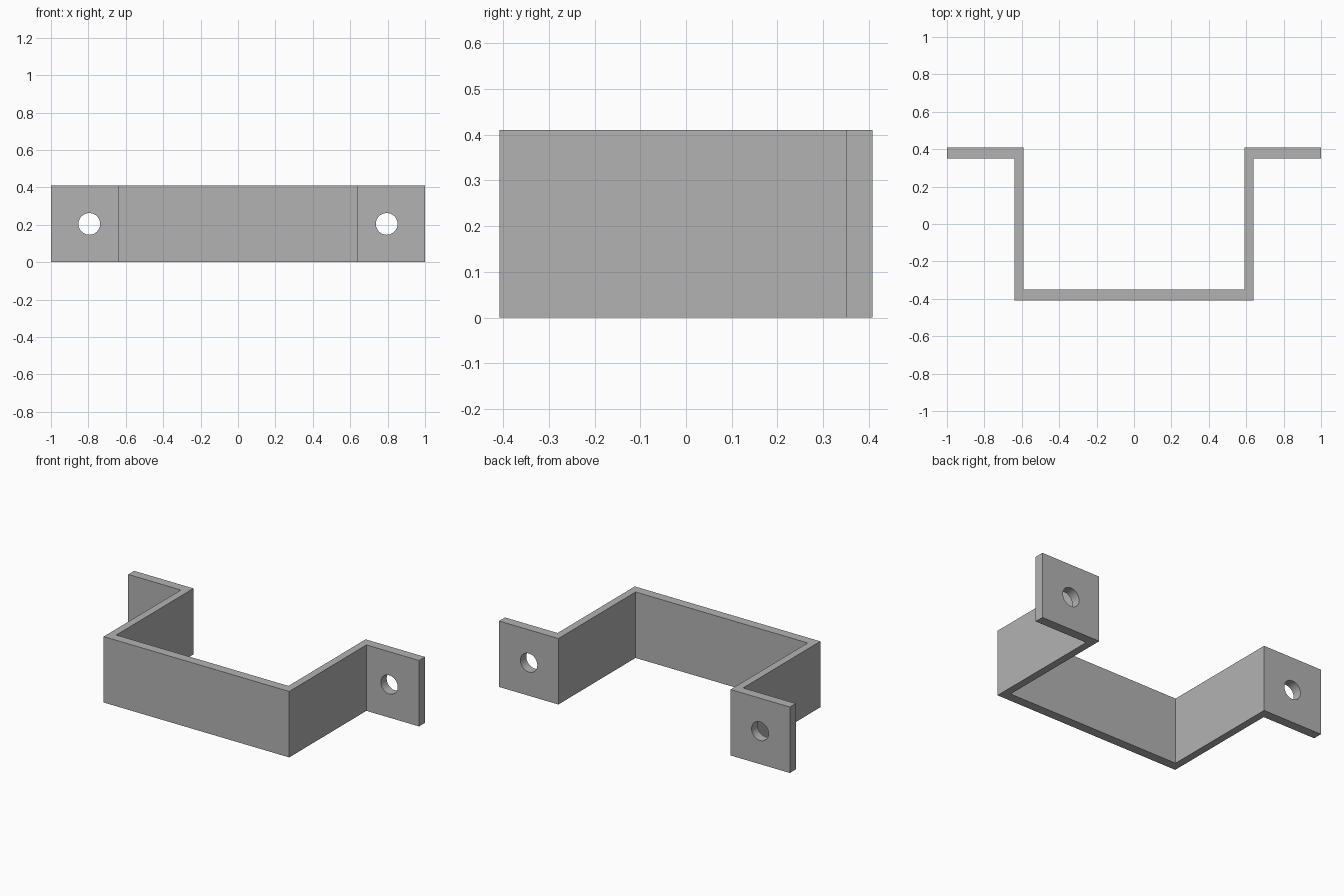
import bpy
import bmesh
import math

cube = bpy.data.objects.get("Cube")
if cube:
    bpy.data.objects.remove(cube, do_unlink=True)

HEIGHT = 0.41
DEPTH = 0.408        # half depth
INNER_DEPTH = 0.35
WALL_OUT, WALL_IN = 0.638, 0.592
HOLE_X, HOLE_R = 0.795, 0.058

# Plain grey metal
grey = bpy.data.materials.new("grey metal")
grey.use_nodes = True
color = (0.45, 0.45, 0.45, 1)
grey.diffuse_color = color
grey.node_tree.nodes["Principled BSDF"].inputs["Base Color"].default_value = color

# Bent strap: half outline mirrored across x, then extruded upward
outer = [(WALL_OUT, -DEPTH), (WALL_OUT, INNER_DEPTH), (1, INNER_DEPTH)]
inner = [(1, DEPTH), (WALL_IN, DEPTH), (WALL_IN, -INNER_DEPTH)]
half = outer + inner
outline = half + [(-x, y) for x, y in reversed(half)]

bm = bmesh.new()
face = bm.faces.new([bm.verts.new((x, y, 0)) for x, y in outline])
top = bmesh.ops.extrude_face_region(bm, geom=[face])["geom"]
bmesh.ops.translate(bm, vec=(0, 0, HEIGHT),
                    verts=[v for v in top if isinstance(v, bmesh.types.BMVert)])
bmesh.ops.recalc_face_normals(bm, faces=bm.faces)
mesh = bpy.data.meshes.new("mounting_bracket")
bm.to_mesh(mesh)
bm.free()
mesh.materials.append(grey)
bracket = bpy.data.objects.new("mounting_bracket", mesh)
bpy.context.collection.objects.link(bracket)

# Screw hole through each flange
for side, name in ((1, "left"), (-1, "right")):
    bpy.ops.mesh.primitive_cylinder_add(
        vertices=48, radius=HOLE_R, depth=0.3, rotation=(math.pi / 2, 0, 0),
        location=(side * HOLE_X, (DEPTH + INNER_DEPTH) / 2, HEIGHT / 2))
    cutter = bpy.context.object
    cutter.name = name + "_hole_cutter"
    cutter.data.materials.append(grey)
    cut = bracket.modifiers.new(name + "_hole", "BOOLEAN")
    cut.operation = "DIFFERENCE"
    cut.solver = "EXACT"
    cut.object = cutter
    bpy.ops.object.select_all(action="DESELECT")
    bracket.select_set(True)
    bpy.context.view_layer.objects.active = bracket
    bpy.ops.object.modifier_apply(modifier=cut.name)
    bpy.data.objects.remove(cutter, do_unlink=True)

bpy.ops.object.shade_smooth_by_angle(angle=math.radians(30))
